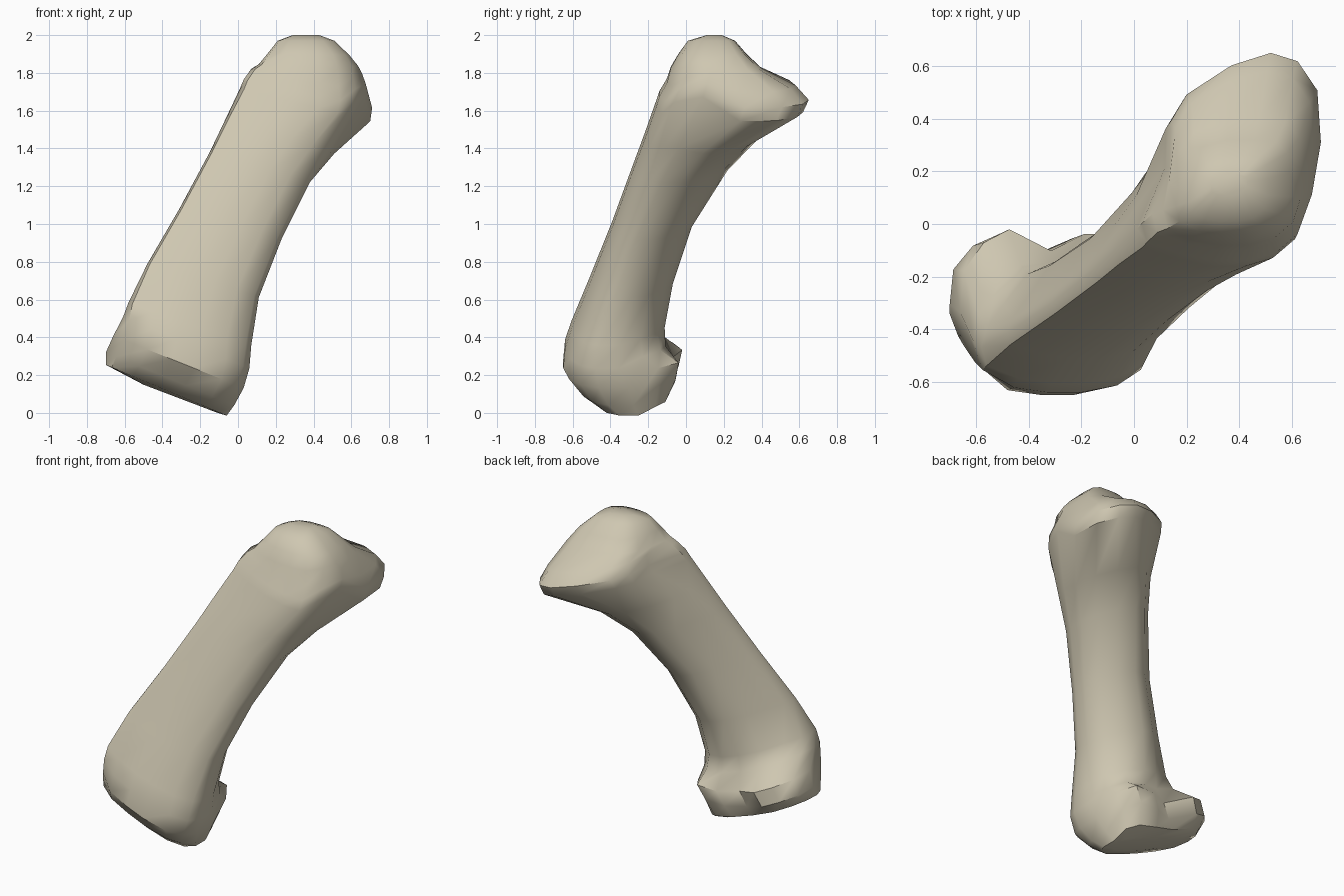
import bpy
import bmesh
from math import radians

cube = bpy.data.objects.get("Cube")
if cube:
    bpy.data.objects.remove(cube, do_unlink=True)

# One flat bone colour
bone = bpy.data.materials.new("bone_beige")
bone.use_nodes = True
colour = (0.62, 0.57, 0.44, 1)
bone.diffuse_color = colour
bone.node_tree.nodes["Principled BSDF"].inputs["Base Color"].default_value = colour
bone.node_tree.nodes["Principled BSDF"].inputs["Roughness"].default_value = 0.8

# Unit cross-sections (x share, y share, optional lift), from the left side round the front
SHAFT = [(0, .22), (.02, .12), (.2, .04), (.4, 0), (.6, 0), (.8, .05), (.96, .17), (1, .3),
         (1, .5), (.93, .72), (.78, .9), (.6, 1), (.45, .97), (.27, .8), (.13, .53), (.04, .36)]
FLARE = [(0, .18), (.03, .09), (.2, .04), (.4, 0), (.6, 0), (.75, .04), (.87, .13, .08), (.95, .32, .12),
         (1, .57), (.98, .82), (.87, .96), (.72, 1), (.5, .94), (.25, .8), (.16, .67), (.13, .45)]
HEAD = [(0, .3), (.03, .14), (.2, .04), (.4, 0), (.6, 0), (.8, .05), (.95, .2), (1, .4),
        (1, .65), (.98, .86), (.88, .98), (.68, 1), (.45, 1), (.22, .92), (.08, .72), (.02, .5)]
KNUCKLE = [(0, .5), (.08, .2), (.26, .03), (.45, 0), (.62, 0), (.83, .05), (.94, .15), (1, .3),
           (1, .55), (.98, .8, .1), (.88, .97, .1), (.68, .97, .04), (.5, .87), (.27, 1),
           (.13, .92), (.02, .75)]


def mix(first, second, share):
    """Blend two cross-sections."""
    blend = []
    for (u, v, *lift), (s, t, *rise) in zip(first, second):
        height = sum(lift) * (1 - share) + sum(rise) * share
        blend.append((u + (s - u) * share, v + (t - v) * share, height))
    return blend


def add_ring(bm, profile, height, tilt, left, right, front, back):
    """Fit a cross-section to its extents and tilt it sideways."""
    middle = (left + right) / 2
    ring = []
    for u, v, *lift in profile:
        x = left + (right - left) * u
        y = front + (back - front) * v
        ring.append(bm.verts.new((x, y, height + tilt * (x - middle) + sum(lift))))
    return ring


def loft(name, sections):
    """Skin a closed body through the sections, from the bottom up."""
    bm = bmesh.new()
    rings = [add_ring(bm, *section) for section in sections]
    for low, high in zip(rings, rings[1:]):
        for i in range(len(low)):
            j = (i + 1) % len(low)
            bm.faces.new((low[i], low[j], high[j], high[i]))
    bm.faces.new(rings[0][::-1])
    bm.faces.new(rings[-1])
    bmesh.ops.recalc_face_normals(bm, faces=bm.faces[:])
    mesh = bpy.data.meshes.new(name)
    bm.to_mesh(mesh)
    bm.free()
    mesh.materials.append(bone)
    body = bpy.data.objects.new(name, mesh)
    bpy.context.collection.objects.link(body)
    return body


# Sections: profile, height, sideways tilt, left, right, front, back
knuckle_end = [
    (HEAD, .075, -.38, -.5, -.11, -.4, -.2),
    (mix(KNUCKLE, HEAD, .6), .12, -.42, -.70, -.06, -.49, -.1),
    (KNUCKLE, .18, -.41, -.70, -.02, -.57, -.04),
    (KNUCKLE, .27, -.4, -.66, .03, -.65, -.02),
    (mix(KNUCKLE, SHAFT, .5), .37, -.4, -.61, .06, -.64, -.1),
]
shaft = [
    (mix(KNUCKLE, SHAFT, .8), .47, -.35, -.58, .07, -.605, -.11),
    (SHAFT, .70, -.3, -.48, .11, -.51, -.07),
    (SHAFT, 1.0, -.3, -.31, .23, -.39, .03),
    (SHAFT, 1.3, -.3, -.15, .38, -.28, .22),
    (mix(SHAFT, FLARE, .2), 1.46, -.3, -.07, .51, -.22, .37),
]
flared_head = [
    (FLARE, 1.63, -.25, .01, .7, -.16, .62),
    (FLARE, 1.69, -.22, .03, .71, -.14, .65),
    (mix(FLARE, HEAD, .2), 1.76, -.2, .07, .68, -.1, .58),
    (mix(FLARE, HEAD, .8), 1.83, -.06, .11, .64, -.08, .4),
    (HEAD, 1.9, -.03, .16, .59, -.04, .32),
    (HEAD, 1.97, 0, .21, .51, .01, .26),
    (HEAD, 2.0, 0, .29, .43, .11, .19),
]
limb_bone = loft("limb_bone", knuckle_end + shaft + flared_head)

# Smooth body with crisp rims
bpy.ops.object.select_all(action='DESELECT')
limb_bone.select_set(True)
bpy.context.view_layer.objects.active = limb_bone
bpy.ops.object.shade_smooth_by_angle(angle=radians(40))
